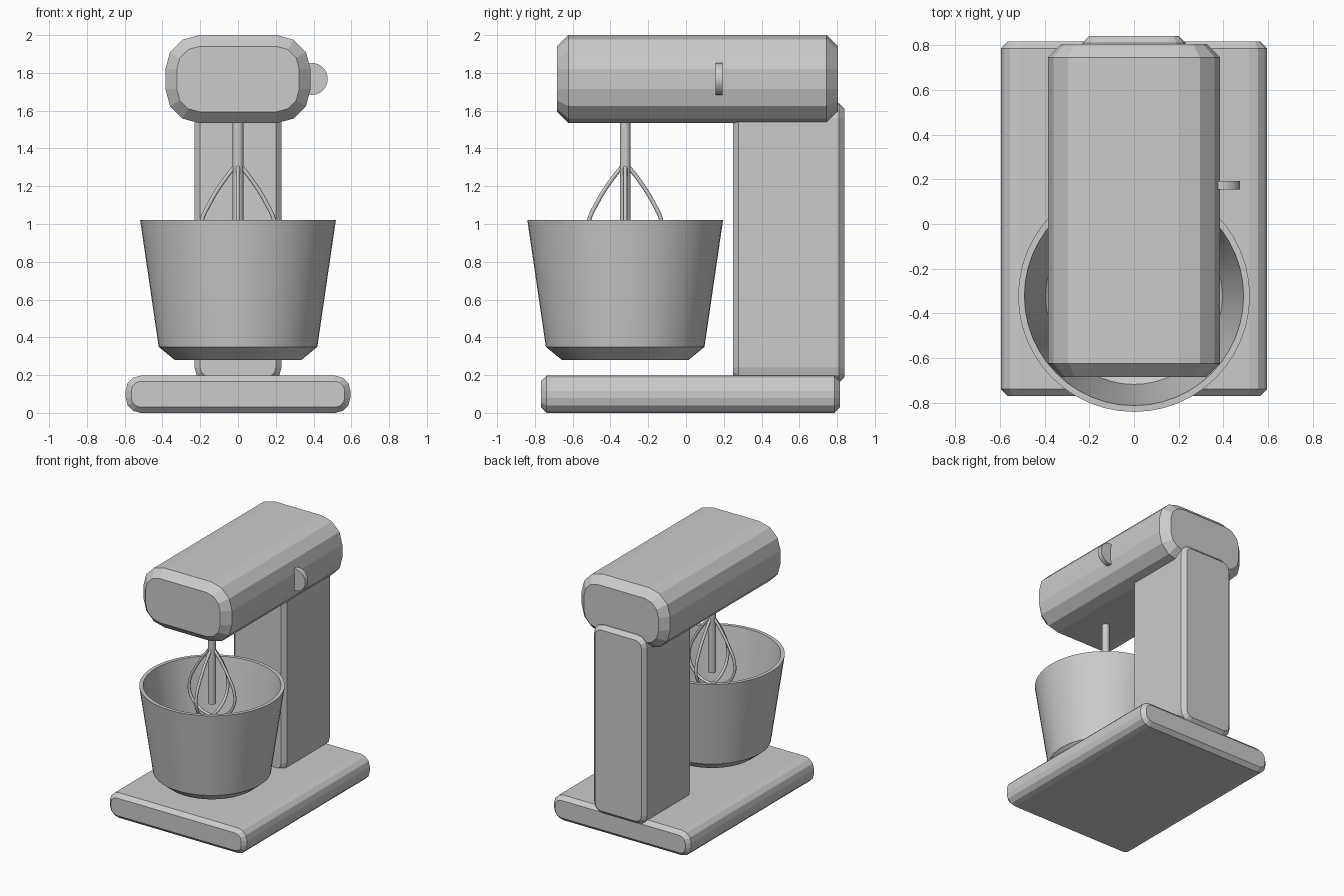
import bpy, bmesh
from math import sin, cos, pi

if "Cube" in bpy.data.objects:
    bpy.data.objects.remove(bpy.data.objects["Cube"])

BOWL_Y = -0.322


def make_object(name, bm, smooth=False):
    bmesh.ops.recalc_face_normals(bm, faces=bm.faces)
    mesh = bpy.data.meshes.new(name)
    bm.to_mesh(mesh)
    bm.free()
    obj = bpy.data.objects.new(name, mesh)
    bpy.context.collection.objects.link(obj)
    if smooth:
        bpy.ops.object.select_all(action='DESELECT')
        obj.select_set(True)
        bpy.context.view_layer.objects.active = obj
        bpy.ops.object.shade_smooth_by_angle(angle=0.5)
    return obj


def bridge(bm, a, b):
    for i in range(len(a)):
        j = (i + 1) % len(a)
        bm.faces.new((a[i], a[j], b[j], b[i]))


def rounded_block(name, half_w, z0, z1, y0, y1, radius, chamfer, steps=3):
    """Rounded rectangle in xz, run along y, with chamfered ends."""
    bm = bmesh.new()
    zc, half_h = (z0 + z1) / 2, (z1 - z0) / 2
    rings = []
    for y, inset in ((y0, chamfer), (y0 + chamfer, 0), (y1 - chamfer, 0), (y1, chamfer)):
        ring = []
        for q, (sx, sz) in enumerate(((1, 1), (-1, 1), (-1, -1), (1, -1))):
            for k in range(steps + 1):
                a = (q + k / steps) * pi / 2
                ring.append(bm.verts.new((
                    sx * (half_w - radius) + (radius - inset) * cos(a), y,
                    zc + sz * (half_h - radius) + (radius - inset) * sin(a))))
        rings.append(ring)
    for a, b in zip(rings, rings[1:]):
        bridge(bm, a, b)
    bm.faces.new(rings[0])
    bm.faces.new(rings[-1])
    return make_object(name, bm)


def lathe(name, profile, y, sides):
    """Spin a (radius, z) profile about the vertical axis, capping both ends."""
    bm = bmesh.new()
    rings = [[bm.verts.new((r * cos(2 * pi * i / sides), y + r * sin(2 * pi * i / sides), z))
              for i in range(sides)] for r, z in profile]
    for a, b in zip(rings, rings[1:]):
        bridge(bm, a, b)
    bm.faces.new(rings[0])
    bm.faces.new(rings[-1])
    return make_object(name, bm, True)


# Body
rounded_block("base", 0.595, 0.0, 0.197, -0.768, 0.815, 0.08, 0.03)
rounded_block("column", 0.23, 0.16, 1.64, 0.248, 0.84, 0.08, 0.03)
rounded_block("motor_head", 0.384, 1.534, 2.0, -0.683, 0.805, 0.18, 0.06)

# Open bowl: outside, rim, then inside
lathe("bowl", [(0.335, 0.28), (0.42, 0.35), (0.518, 1.02),
               (0.49, 1.02), (0.395, 0.365), (0.325, 0.31)], BOWL_Y, 48)

# Whisk shaft and two crossed wire loops
lathe("whisk_shaft", [(0.028, 0.88), (0.028, 1.6)], BOWL_Y, 16)
half = [(0.012, 1.31), (0.075, 1.23), (0.15, 1.11), (0.193, 1.01), (0.19, 0.91), (0.12, 0.82)]
path = half + [(0.0, 0.785)] + [(-x, z) for x, z in reversed(half)]
for n in range(2):
    curve = bpy.data.curves.new("wire_path", 'CURVE')
    curve.dimensions = '3D'
    curve.bevel_depth = 0.011
    curve.bevel_resolution = 2
    curve.resolution_u = 6
    curve.use_fill_caps = True
    spline = curve.splines.new('BEZIER')
    spline.bezier_points.add(len(path) - 1)
    for p, (x, z) in zip(spline.bezier_points, path):
        p.co = (x, 0, z)
        p.handle_left_type = p.handle_right_type = 'AUTO'
    wire = bpy.data.objects.new(f"whisk_wire_{n + 1}", curve)
    wire.location.y = BOWL_Y
    wire.rotation_euler.z = n * pi / 2
    bpy.context.collection.objects.link(wire)

# Speed dial, a disc half sunk into the side of the head
bm = bmesh.new()
bmesh.ops.create_cone(bm, cap_ends=True, segments=24, radius1=0.085, radius2=0.085, depth=0.038)
dial = make_object("speed_dial", bm, True)
dial.location = (0.39, 0.174, 1.768)
dial.rotation_euler.x = pi / 2
